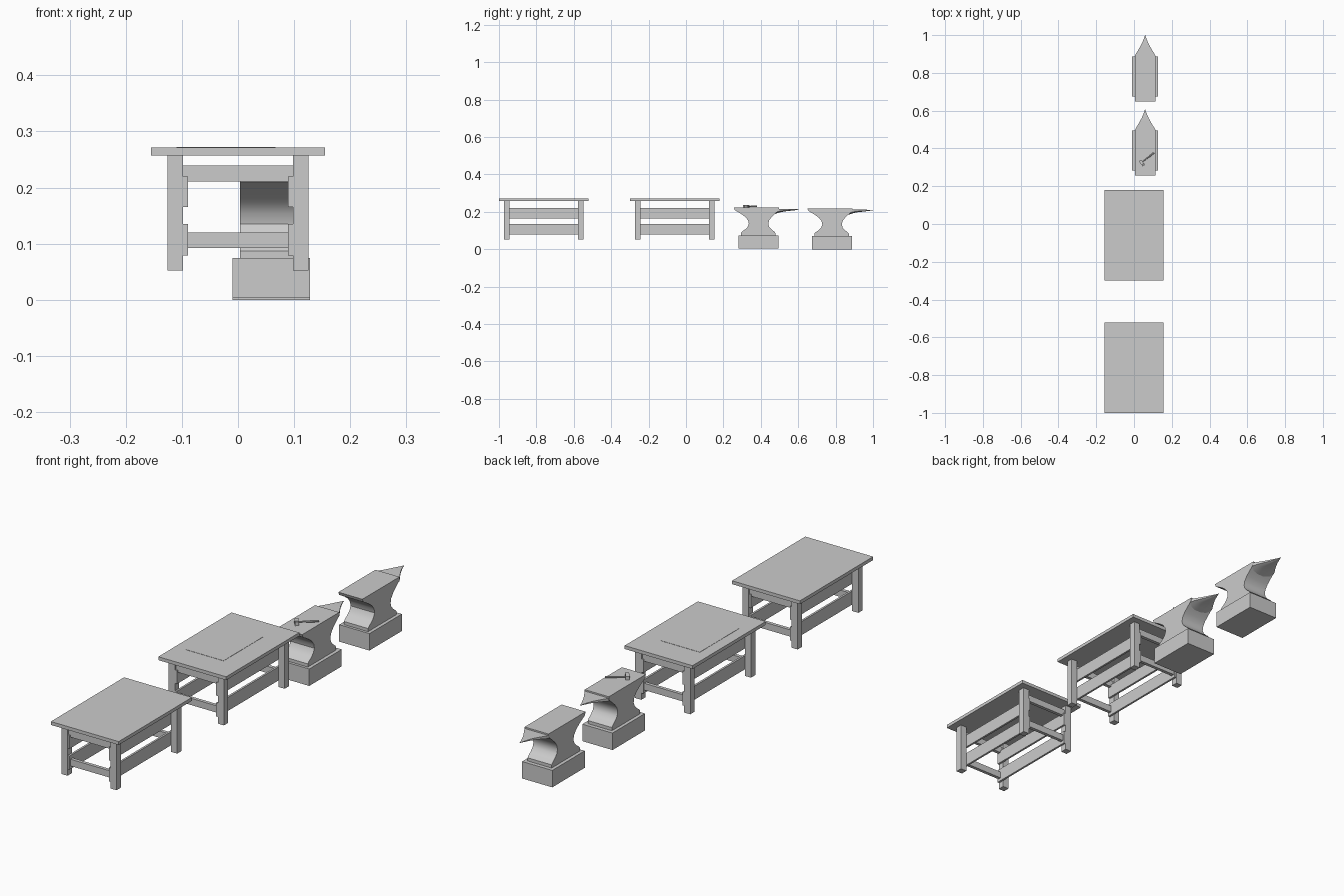
import bpy, bmesh, math

if "Cube" in bpy.data.objects:
    bpy.data.objects.remove(bpy.data.objects["Cube"])


def finish(name, bm, smooth=False):
    bmesh.ops.recalc_face_normals(bm, faces=bm.faces)
    me = bpy.data.meshes.new(name)
    bm.to_mesh(me)
    bm.free()
    ob = bpy.data.objects.new(name, me)
    bpy.context.collection.objects.link(ob)
    if smooth:
        bpy.ops.object.select_all(action='DESELECT')
        ob.select_set(True)
        bpy.context.view_layer.objects.active = ob
        bpy.ops.object.shade_smooth_by_angle(angle=math.radians(35))
    return ob


def box(name, x, y, z):
    bm = bmesh.new()
    bmesh.ops.create_cube(bm, size=1)
    for v in bm.verts:
        for i, (a, b) in enumerate((x, y, z)):
            v.co[i] = (a + b) / 2 + v.co[i] * (b - a)
    return finish(name, bm)


def loft(name, rings, smooth=True):
    bm = bmesh.new()
    vs = [[bm.verts.new(p) for p in r] for r in rings]
    n = len(vs[0])
    for a, b in zip(vs, vs[1:]):
        for i in range(n):
            j = (i + 1) % n
            bm.faces.new((a[i], a[j], b[j], b[i]))
    bm.faces.new(vs[0])
    bm.faces.new(vs[-1])
    return finish(name, bm, smooth)


def span(a, b, s):
    return (a, b) if s > 0 else (-b, -a)


def table(prefix, cy):
    box(prefix + "_top", (-.155, .155), (cy - .239, cy + .239), (.257, .271))
    for sx in (-1, 1):
        for sy in (-1, 1):
            a, b = span(.184, .212, sy)
            box(prefix + "_leg", span(.098, .126, sx), (cy + a, cy + b), (.052, .257))
        # side rails sit against the inner faces of the legs
        for z in ((.079, .135), (.165, .220)):
            box(prefix + "_side_rail", span(.0895, .098, sx), (cy - .21, cy + .21), z)
    for sy in (-1, 1):
        a, b = span(.191, .205, sy)
        for z in ((.092, .120), (.211, .239)):
            box(prefix + "_end_rail", (-.098, .098), (cy + a, cy + b), z)


def anvil(prefix, cy, dz):
    cx, w = .059, .055
    box(prefix + "_block", (cx - .069, cx + .069), (cy - .106, cy + .106), (dz, dz + .07))
    # waisted body: height, heel side, horn side
    levels = [(.07, -.095, .090), (.083, -.095, .090), (.091, -.088, .083),
              (.101, -.073, .070), (.115, -.059, .057), (.131, -.052, .052),
              (.15, -.056, .056), (.168, -.070, .069), (.183, -.090, .085),
              (.195, -.110, .099), (.205, -.127, .110), (.218, -.132, .110)]
    loft(prefix + "_body", [[(cx - w, cy + a, z + dz), (cx + w, cy + a, z + dz),
                             (cx + w, cy + b, z + dz), (cx - w, cy + b, z + dz)]
                            for z, a, b in levels])
    # horn: distance, half width, top, bottom
    horn = [(.085, .054, .212, .184), (.11, .054, .212, .192), (.122, .048, .212, .195),
            (.138, .038, .212, .198), (.155, .028, .212, .200), (.172, .019, .212, .202),
            (.19, .011, .211, .204), (.205, .005, .210, .206), (.219, .0006, .209, .208)]
    rings = []
    for y, h, t, b in horn:
        m = b + .35 * (t - b)
        pts = [(-1, t), (1, t), (1, m), (.7, b + .1 * (t - b)), (.3, b),
               (-.3, b), (-.7, b + .1 * (t - b)), (-1, m)]
        rings.append([(cx + k * h, cy + y, z + dz) for k, z in pts])
    loft(prefix + "_horn", rings)


table("front_table", -.761)
table("rear_table", -.060)
box("paper_sheet", (-.11, .067), (-.19, .067), (.2712, .2722))
anvil("near_anvil", .388, .004)
anvil("far_anvil", .781, 0)

# hammer resting on the near anvil
ang = math.atan2(.054, .068)
top = .222


def hammer_part(name, x, y, z):
    ob = box(name, x, y, z)
    ob.location = (.040, .325, top)
    ob.rotation_euler.z = ang
    return ob


hammer_part("hammer_head", (-.0075, .0075), (-.010, .014), (0, .015))
loft_ob = loft("hammer_peen", [[(sx * h, y, .0075 + sz * h) for sx, sz in
                                ((-1, -1), (1, -1), (1, 1), (-1, 1))]
                               for y, h in ((-.020, .0075), (-.013, .0075), (-.010, .005))], False)
loft_ob.location = (.040, .325, top)
loft_ob.rotation_euler.z = ang
handle = loft("hammer_handle", [[(x, h * math.cos(i * math.pi / 4), .0075 + h * math.sin(i * math.pi / 4))
                                 for i in range(8)]
                                for x, h in ((-.009, .003), (.03, .003), (.055, .0045), (.084, .004))])
handle.location = (.040, .325, top)
handle.rotation_euler.z = ang
